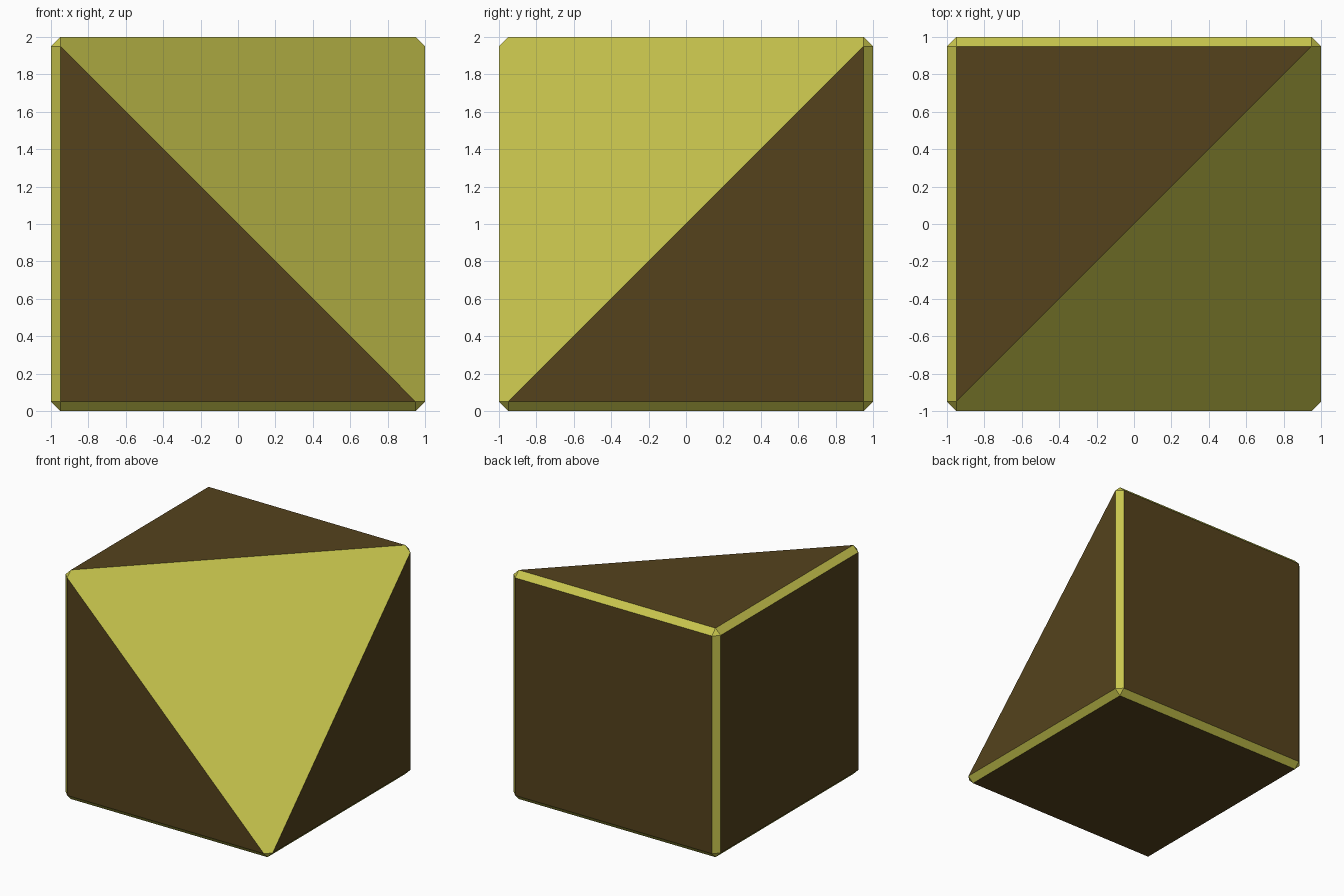
import bpy, bmesh
from mathutils import Vector

if "Cube" in bpy.data.objects:
    bpy.data.objects.remove(bpy.data.objects["Cube"])


def material(name, color):
    mat = bpy.data.materials.new(name)
    mat.diffuse_color = (*color, 1)
    mat.use_nodes = True
    mat.node_tree.nodes["Principled BSDF"].inputs["Base Color"].default_value = mat.diffuse_color
    return mat


bm = bmesh.new()

# Cube standing on the ground, all edges chamfered
bmesh.ops.create_cube(bm, size=2)
bmesh.ops.translate(bm, verts=bm.verts, vec=(0, 0, 1))
bmesh.ops.bevel(bm, geom=bm.edges[:], offset=0.05, segments=1,
                affect='EDGES', profile=0.5)

# Slice off the front right top corner through its three neighbours
bmesh.ops.bisect_plane(bm, geom=bm.verts[:] + bm.edges[:] + bm.faces[:],
                       dist=1e-3, plane_co=(0, 0, 2),
                       plane_no=Vector((1, -1, 1)).normalized(),
                       clear_outer=True)
loose = [e for e in bm.edges if not e.link_faces]
bmesh.ops.delete(bm, geom=loose, context='EDGES')
rim = [e for e in bm.edges if e.is_boundary]
bmesh.ops.holes_fill(bm, edges=rim, sides=0)
bmesh.ops.recalc_face_normals(bm, faces=bm.faces[:])

# Dark main sides, yellow chamfers and cut
for face in bm.faces:
    face.material_index = 0 if max(map(abs, face.normal)) > 0.99 else 1

mesh = bpy.data.meshes.new("cut_corner_block")
bm.to_mesh(mesh)
bm.free()
mesh.materials.append(material("dark_brown", (0.09, 0.055, 0.012)))
mesh.materials.append(material("yellow", (0.58, 0.56, 0.075)))
block = bpy.data.objects.new("cut_corner_block", mesh)
bpy.context.collection.objects.link(block)
